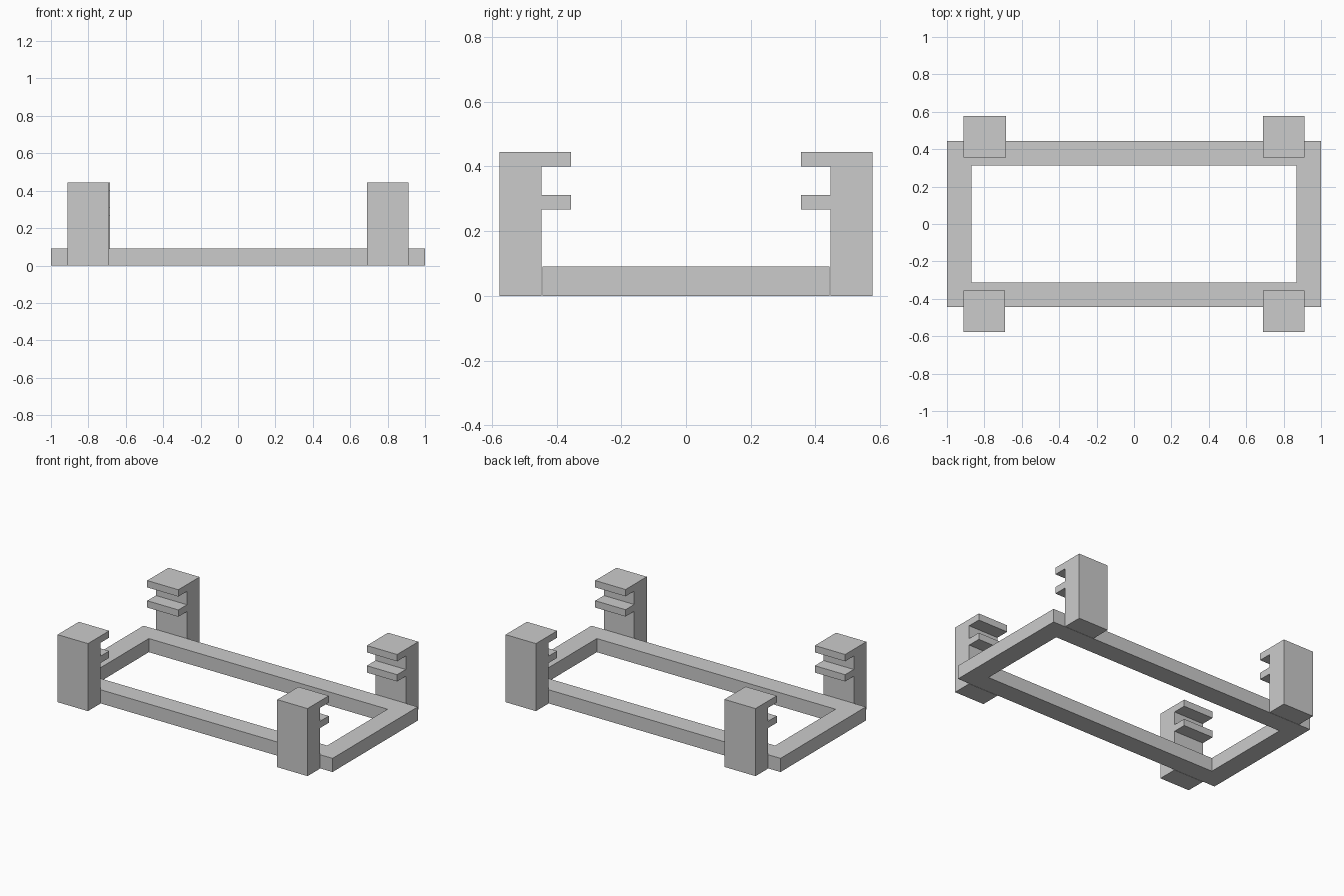
import bpy
import bmesh

cube = bpy.data.objects.get("Cube")
if cube:
    bpy.data.objects.remove(cube, do_unlink=True)

grey = bpy.data.materials.new("light_grey")
grey.use_nodes = True
grey.diffuse_color = (0.6, 0.6, 0.6, 1)
grey.node_tree.nodes["Principled BSDF"].inputs["Base Color"].default_value = grey.diffuse_color


def add_solid(name, bm, offset):
    """Extrude the flat faces along the offset and add the result to the scene."""
    result = bmesh.ops.extrude_face_region(bm, geom=bm.faces[:], use_keep_orig=True)
    verts = [g for g in result["geom"] if isinstance(g, bmesh.types.BMVert)]
    bmesh.ops.translate(bm, vec=offset, verts=verts)
    bmesh.ops.recalc_face_normals(bm, faces=bm.faces)
    mesh = bpy.data.meshes.new(name)
    bm.to_mesh(mesh)
    bm.free()
    mesh.materials.append(grey)
    obj = bpy.data.objects.new(name, mesh)
    bpy.context.collection.objects.link(obj)


# Base frame: a ring of four mitred rails around an open middle
HALF_X, HALF_Y, RAIL, THICK = 1.0, 0.444, 0.13, 0.09
corners = [(-1, -1), (1, -1), (1, 1), (-1, 1)]
bm = bmesh.new()
outer = [bm.verts.new((x * HALF_X, y * HALF_Y, 0)) for x, y in corners]
inner = [bm.verts.new((x * (HALF_X - RAIL), y * (HALF_Y - RAIL), 0)) for x, y in corners]
for i in range(4):
    j = (i + 1) % 4
    bm.faces.new((outer[i], outer[j], inner[j], inner[i]))
add_solid("base_frame", bm, (0, 0, THICK))

# Corner posts: side profile with two inward ledges, extruded across the width
OUTER, INNER, LEDGE, TOP = 0.577, 0.446, 0.356, 0.445
profile = [(OUTER, 0), (OUTER, TOP), (LEDGE, TOP), (LEDGE, 0.4), (INNER, 0.4),
           (INNER, 0.312), (LEDGE, 0.312), (LEDGE, 0.267), (INNER, 0.267), (INNER, 0)]
POST_OUT = 0.911


def corner_post(name, side, end, width):
    bm = bmesh.new()
    bm.faces.new([bm.verts.new((side * POST_OUT, end * y, z)) for y, z in profile])
    add_solid(name, bm, (-side * width, 0, 0))


corner_post("front_left_post", 1, -1, 0.221)
corner_post("front_right_post", -1, -1, 0.221)
corner_post("back_left_post", 1, 1, 0.221)
corner_post("back_right_post", -1, 1, 0.227)
